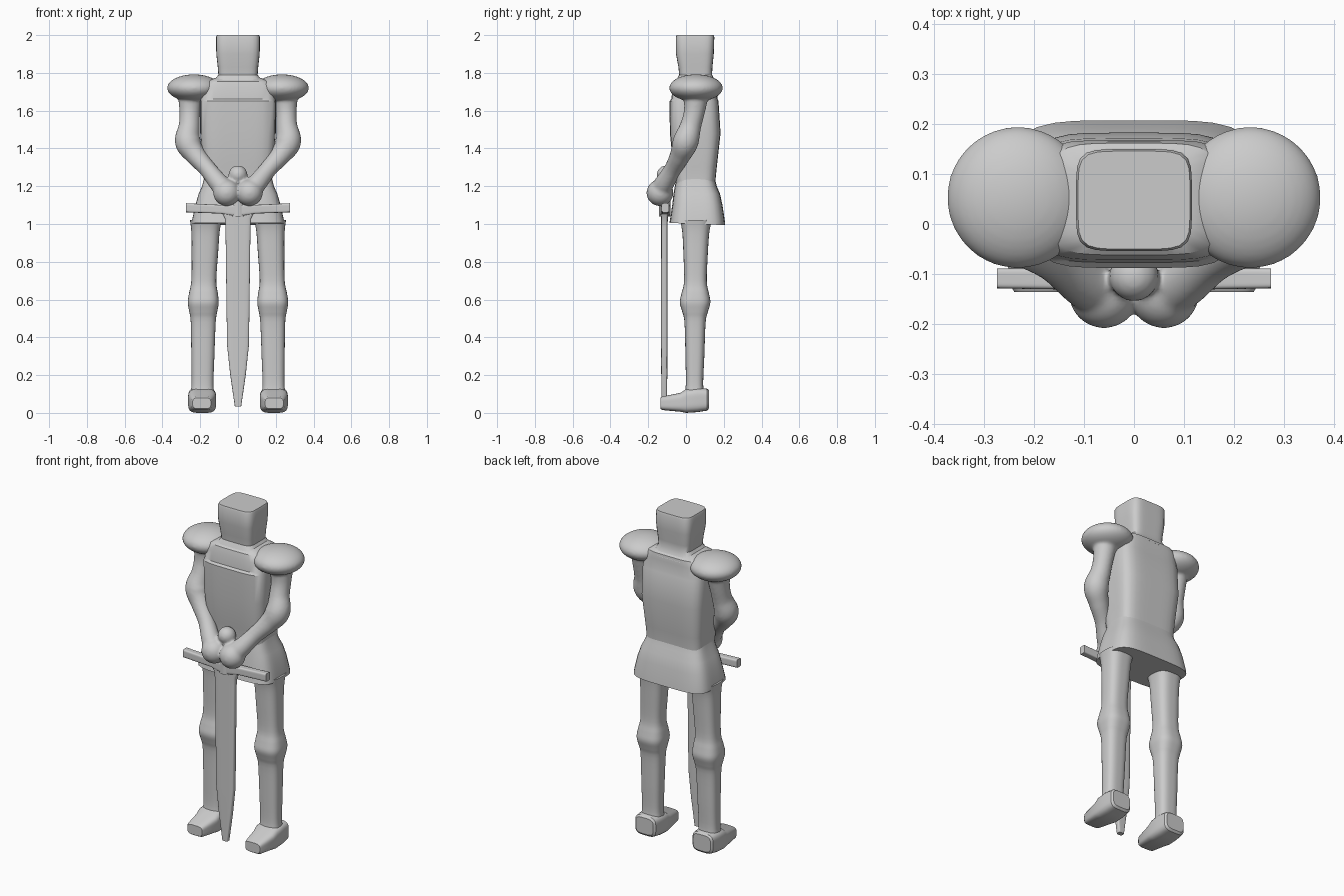
import bpy, bmesh
from math import cos, sin, pi
from mathutils import Vector

if "Cube" in bpy.data.objects:
    bpy.data.objects.remove(bpy.data.objects["Cube"])

SEG = 48


def finish(ob, angle=0.6):
    bpy.ops.object.select_all(action='DESELECT')
    ob.select_set(True)
    bpy.context.view_layer.objects.active = ob
    bpy.ops.object.shade_smooth_by_angle(angle=angle)
    return ob


def spline(rings, k):
    # Catmull-Rom refinement of a list of ring tuples
    out = []
    for i in range(len(rings) - 1):
        p = [rings[max(0, min(len(rings) - 1, i + d))] for d in (-1, 0, 1, 2)]
        for j in range(k):
            t = j / k
            out.append([0.5 * (2 * b + (c - a) * t + (2 * a - 5 * b + 4 * c - d) * t * t
                               + (3 * b - a - 3 * c + d) * t ** 3) for a, b, c, d in zip(*p)])
    return out + [rings[-1]]


def loft(name, axis, rings, n=4.0, k=1, tilt=0.0):
    # ring = position along axis, centre u, centre v, half size u, half size v
    bm = bmesh.new()
    loops = []
    for idx, (t, cu, cv, hu, hv) in enumerate(spline(rings, k)):
        loop = []
        for i in range(SEG):
            a = 2 * pi * (i + 0.5) / SEG
            c, s = cos(a), sin(a)
            r = (abs(c) ** n + abs(s) ** n) ** (-1 / n)
            u, v = cu + hu * r * c, cv + hv * r * s
            co = {'z': (u, v, t), 'y': (u, t, v), 'x': (t, u, v)}[axis]
            if idx == 0 and tilt:
                co = (co[0], co[1], co[2] - tilt * (co[1] - cv))
            loop.append(bm.verts.new(co))
        loops.append(loop)
    for a, b in zip(loops, loops[1:]):
        for i in range(SEG):
            j = (i + 1) % SEG
            bm.faces.new((a[i], a[j], b[j], b[i]))
    bm.faces.new(loops[0])
    bm.faces.new(loops[-1])
    bmesh.ops.recalc_face_normals(bm, faces=bm.faces)
    me = bpy.data.meshes.new(name)
    bm.to_mesh(me)
    bm.free()
    ob = bpy.data.objects.new(name, me)
    bpy.context.collection.objects.link(ob)
    return finish(ob)


def ball(name, loc, radii):
    bpy.ops.mesh.primitive_uv_sphere_add(segments=40, ring_count=24, location=loc)
    ob = bpy.context.object
    ob.name = name
    ob.scale = radii
    bpy.ops.object.transform_apply(location=True, rotation=False, scale=True)
    return ob


def limb(name, pts):
    # string of round slices along a refined path, fused later by the remesh
    path = spline(pts, 8)
    bm = bmesh.new()
    loops = []
    for i, (x, y, z, r) in enumerate(path):
        d = Vector(path[min(i + 1, len(path) - 1)][:3]) - Vector(path[max(i - 1, 0)][:3])
        d.normalize()
        u = d.cross(Vector((0, 1, 0))).normalized()
        v = d.cross(u)
        loops.append([bm.verts.new(Vector((x, y, z)) + r * (u * cos(2 * pi * j / 24) + v * sin(2 * pi * j / 24)))
                      for j in range(24)])
    for a, b in zip(loops, loops[1:]):
        for i in range(24):
            j = (i + 1) % 24
            bm.faces.new((a[i], a[j], b[j], b[i]))
    bm.faces.new(loops[0])
    bm.faces.new(loops[-1])
    bmesh.ops.recalc_face_normals(bm, faces=bm.faces)
    me = bpy.data.meshes.new(name)
    bm.to_mesh(me)
    bm.free()
    ob = bpy.data.objects.new(name, me)
    bpy.context.collection.objects.link(ob)
    return ob


# head with flat top, flaring into the neck
loft("head", 'z', [(1.74, 0, .05, .15, .115), (1.765, 0, .05, .122, .1), (1.79, 0, .051, .104, .087),
                   (1.83, 0, .05, .107, .09), (1.9, 0, .047, .115, .1), (1.99, 0, .048, .116, .102),
                   (2.0, 0, .048, .112, .098)], n=5.5)

# torso with angular chest planes, waist and shoulder yoke
loft("torso", 'z', [(1.12, 0, .05, .185, .105), (1.22, 0, .05, .18, .105), (1.3, 0, .048, .185, .115),
                    (1.48, 0, .049, .2, .134), (1.65, 0, .042, .2, .13), (1.662, 0, .045, .198, .122),
                    (1.72, 0, .048, .195, .12), (1.755, 0, .05, .165, .112), (1.775, 0, .05, .115, .085)], n=5)

# flared skirt
loft("skirt", 'z', [(1.0, 0, .06, .245, .148), (1.02, 0, .06, .243, .145), (1.1, 0, .06, .226, .133),
                    (1.16, 0, .057, .208, .123), (1.2, 0, .052, .19, .111), (1.25, 0, .05, .178, .1)],
     n=4.5, tilt=.04)

# shoulders, arms, hands and pommel fused into one smooth body
parts = [ball("pommel", (0, -.105, 1.26), (.05, .05, .05))]
for s in (1, -1):
    parts.append(ball("shoulder", (s * .233, .053, 1.72), (.142, .142, .072)))
    parts.append(limb("arm", [(s * .25, .055, 1.7, .07), (s * .255, .045, 1.6, .056), (s * .258, .025, 1.52, .056),
                              (s * .266, -.002, 1.435, .068), (s * .225, -.03, 1.365, .055),
                              (s * .16, -.07, 1.29, .046), (s * .1, -.115, 1.215, .052),
                              (s * .06, -.14, 1.17, .055)]))
    parts.append(ball("elbow", (s * .263, -.004, 1.43), (.067, .067, .07)))
    parts.append(ball("hand", (s * .06, -.138, 1.165), (.071, .071, .07)))
bpy.ops.object.select_all(action='DESELECT')
for p in parts:
    p.select_set(True)
bpy.context.view_layer.objects.active = parts[0]
bpy.ops.object.join()
arms = bpy.context.object
arms.name = "arms_and_shoulders"
m = arms.modifiers.new("fuse", 'REMESH')
m.mode = 'VOXEL'
m.voxel_size = .008
m.use_smooth_shade = True
m = arms.modifiers.new("soften", 'SMOOTH')
m.factor = .5
m.iterations = 6

# sword: grip, cross guard, tapering blade
loft("sword_grip", 'z', [(1.04, 0, -.112, .04, .03), (1.24, 0, -.112, .035, .03)], n=2)
loft("sword_guard", 'x', [(-.275, -.109, 1.086, .02, .024), (-.09, -.11, 1.078, .022, .023),
                          (0, -.112, 1.072, .028, .034), (.09, -.11, 1.078, .022, .023),
                          (.275, -.109, 1.086, .02, .024)], n=6)
loft("sword_blade", 'z', [(.035, 0, -.115, .017, .014), (.2, 0, -.115, .041, .016), (.36, 0, -.115, .058, .017),
                          (.98, 0, -.115, .066, .017), (1.03, 0, -.114, .07, .018),
                          (1.065, 0, -.112, .088, .02)], n=5)

# legs with swollen knees, and blocky feet
for s, side in ((1, "left"), (-1, "right")):
    loft(side + "_leg", 'z', [(.09, s * .188, .045, .066, .055), (.15, s * .188, .045, .058, .046),
                              (.3, s * .186, .047, .061, .05), (.48, s * .184, .048, .066, .056),
                              (.535, s * .184, .048, .074, .068), (.585, s * .184, .048, .082, .081),
                              (.635, s * .183, .049, .076, .072), (.7, s * .181, .05, .066, .06),
                              (.85, s * .175, .051, .07, .065), (.96, s * .172, .052, .075, .072),
                              (1.02, s * .17, .053, .084, .085)], n=2.9, k=4)
    loft(side + "_foot", 'y', [(.122, s * .19, .072, .058, .048), (.112, s * .19, .07, .068, .058),
                               (.06, s * .19, .068, .074, .064), (0, s * .19, .063, .074, .063),
                               (-.03, s * .19, .056, .07, .05), (-.125, s * .192, .051, .055, .036),
                               (-.136, s * .192, .051, .048, .029)], n=4)
